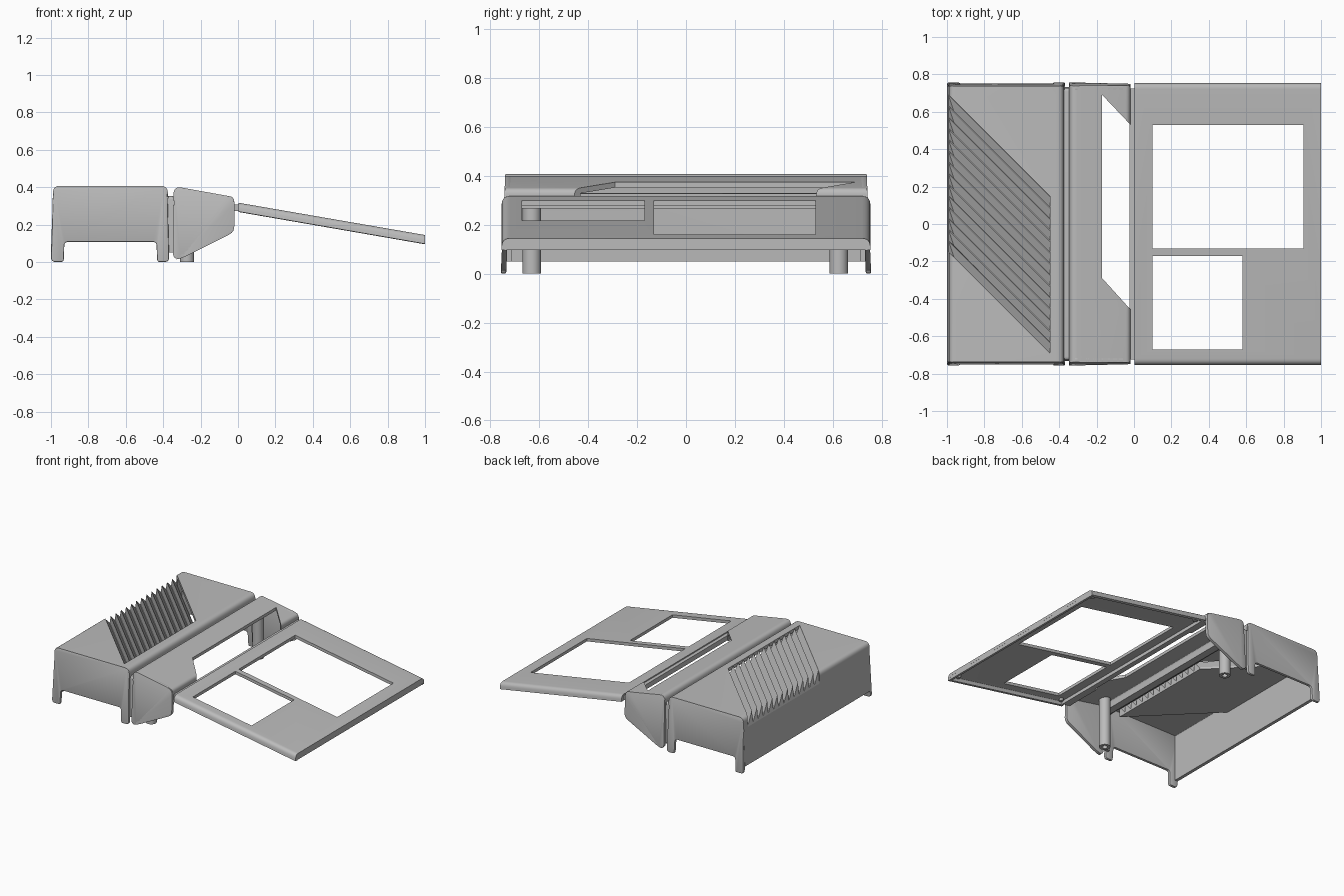
import bpy, math
from mathutils import Vector

cube = bpy.data.objects.get("Cube")
if cube:
    bpy.data.objects.remove(cube)

GREY = (0.5, 0.5, 0.5, 1)
mat = bpy.data.materials.new("plain grey")
mat.use_nodes = True
mat.diffuse_color = GREY
mat.node_tree.nodes["Principled BSDF"].inputs["Base Color"].default_value = GREY


def skin(name, sections, loop=False):
    """Join matching closed sections into a solid, capped unless looped."""
    n, m = len(sections[0]), len(sections)
    verts = [p for s in sections for p in s]
    faces = []
    for i in range(m if loop else m - 1):
        a, b = i * n, (i + 1) % m * n
        faces += [(a + k, a + (k + 1) % n, b + (k + 1) % n, b + k) for k in range(n)]
    if not loop:
        faces += [tuple(range(n))[::-1], tuple(range((m - 1) * n, m * n))]
    mesh = bpy.data.meshes.new(name)
    mesh.from_pydata(verts, [], faces)
    obj = bpy.data.objects.new(name, mesh)
    bpy.context.collection.objects.link(obj)
    mesh.materials.append(mat)
    bpy.ops.object.select_all(action='DESELECT')
    bpy.context.view_layer.objects.active = obj
    obj.select_set(True)
    bpy.ops.object.mode_set(mode='EDIT')
    bpy.ops.mesh.select_all(action='SELECT')
    bpy.ops.mesh.normals_make_consistent(inside=False)
    bpy.ops.object.mode_set(mode='OBJECT')
    return obj


def box(name, x, y, z, z_of=lambda x: 0):
    return skin(name, [[(a, y[0], z[0] + z_of(a)), (a, y[1], z[0] + z_of(a)),
                        (a, y[1], z[1] + z_of(a)), (a, y[0], z[1] + z_of(a))] for a in x])


def fillet(pts, closed=True):
    """Round the corners of (u, v, radius) points."""
    out, n = [], len(pts)
    for i, (u, v, r) in enumerate(pts):
        p = Vector((u, v))
        if not r or (not closed and i in (0, n - 1)):
            out.append(p)
            continue
        a = p + (Vector(pts[i - 1][:2]) - p).normalized() * r
        b = p + (Vector(pts[(i + 1) % n][:2]) - p).normalized() * r
        for k in range(7):
            t = k / 6
            out.append(a * (1 - t) ** 2 + p * 2 * t * (1 - t) + b * t * t)
    return out


def ribbon(path, thick):
    """Thicken an open path to its right-hand side."""
    pts, inner = fillet(path, False), []
    for i, p in enumerate(pts):
        d0 = (p - pts[i - 1]).normalized() if i else None
        d1 = (pts[i + 1] - p).normalized() if i < len(pts) - 1 else d0
        d0 = d0 or d1
        nrm = (Vector((d0.y, -d0.x)) + Vector((d1.y, -d1.x))).normalized()
        inner.append(p + nrm * thick / max(nrm.dot(Vector((d1.y, -d1.x))), 0.3))
    return pts + inner[::-1]


def cut(obj, cutter):
    mod = obj.modifiers.new("opening", 'BOOLEAN')
    mod.object, mod.solver = cutter, 'EXACT'
    bpy.context.view_layer.objects.active = obj
    bpy.ops.object.modifier_apply(modifier=mod.name)
    bpy.data.objects.remove(cutter)


def smooth(obj):
    bpy.ops.object.select_all(action='DESELECT')
    bpy.context.view_layer.objects.active = obj
    obj.select_set(True)
    bpy.ops.object.shade_smooth_by_angle(angle=math.radians(30))


def end_wall(name, outline, s):
    """Drafted end plate with softened rim, s picks the side."""
    pts = fillet(outline)
    face = lambda inset: [(p.x, s * (0.757 - 0.045 * p.y - inset), p.y) for p in pts]
    obj = skin(name, [face(0.022), face(0)])
    bev = obj.modifiers.new("soft rim", 'BEVEL')
    bev.width, bev.segments, bev.limit_method, bev.angle_limit = 0.006, 2, 'ANGLE', 1.0
    bpy.context.view_layer.objects.active = obj
    bpy.ops.object.modifier_apply(modifier=bev.name)
    smooth(obj)


def extrude_y(name, section, half):
    return skin(name, [[(p.x, y, p.y) for p in section] for y in (-half, half)])


# Rear cover: folded sheet
rear = extrude_y("rear_cover", ribbon([(-1, 0.05, 0), (-0.988, 0.407, 0.035),
                 (-0.378, 0.407, 0.035), (-0.372, 0.34, 0)], 0.025), 0.738)

# Slanted grille: sawtooth block sheared across the cover
LOW, HIGH, TEETH, FLOOR, EDGE = -1.14, -0.30, 14, 0.325, -0.45
cut(rear, skin("grille_opening", [[(x, LOW - x, z), (x, HIGH - x, z), (x, HIGH - x, z + 0.2),
                                   (x, LOW - x, z + 0.2)] for x in (-1.1, EDGE) for z in (FLOOR,)]))
smooth(rear)
step = (HIGH - LOW) / TEETH
saw = [(LOW, FLOOR)]
for i in range(TEETH):
    saw += [(LOW + i * step, 0.405), (LOW + (i + 0.93) * step, 0.34), (LOW + (i + 1) * step, 0.34)]
saw.append((HIGH, FLOOR))
wall_x = lambda z: -0.991 + max(0, z - 0.37) * 0.8
skin("grille", [[(wall_x(z), u - wall_x(z), z) for u, z in saw],
                [(EDGE, u - EDGE, z) for u, z in saw]])

# Middle hood: folded sheet with a skewed opening
hood = extrude_y("middle_hood", ribbon([(-0.348, 0.33, 0), (-0.342, 0.405, 0.04),
                 (-0.02, 0.347, 0.025), (-0.02, 0.275, 0)], 0.022), 0.738)
cut(hood, skin("hood_opening", [[(-0.17, -0.29, z), (-0.17, 0.69, z), (0.02, 0.49, z),
                                 (0.02, -0.5, z)] for z in (0.2, 0.5)]))
smooth(hood)

# End plates on both sides
rear_outline = [(-1, 0, 0.025), (-0.988, 0.407, 0.035), (-0.378, 0.407, 0.035), (-0.368, 0, 0.025),
                (-0.432, 0, 0.015), (-0.436, 0.107, 0.02), (-0.928, 0.107, 0.02), (-0.932, 0, 0.015)]
hood_outline = [(-0.348, 0.01, 0.04), (-0.342, 0.405, 0.04), (-0.02, 0.347, 0.04),
                (-0.02, 0.16, 0.03), (-0.3, 0.02, 0.03)]
for side, s in (("right", -1), ("left", 1)):
    end_wall(f"rear_end_{side}", rear_outline, s)
    end_wall(f"hood_end_{side}", hood_outline, s)

# Recessed bridge joining the cover and the hood
bridge = ribbon([(-0.732, 0.05, 0), (-0.728, 0.352, 0.02), (0.728, 0.352, 0.02), (0.732, 0.05, 0)], 0.02)
smooth(skin("bridge", [[(x, p.x, p.y) for p in bridge] for x in (-0.385, -0.335)]))

# Hinge strip
box("hinge_strip", (-0.024, 0.004), (-0.725, 0.725), (0.272, 0.308))

# Hollow posts
for n, y in enumerate((-0.63, 0.625)):
    rings = []
    for k in range(32):
        c, d = math.cos(k * math.tau / 32), math.sin(k * math.tau / 32)
        rings.append([(-0.272 + r * c, y + r * d, z) for r, z in
                      ((0.018, 0), (0.038, 0), (0.038, 0.378), (0.018, 0.378))])
    smooth(skin(f"post_{n}", rings, loop=True))

# Sloping panel: shallow tray, open below, with two windows
slope = lambda x: -0.173 * x
tray = ribbon([(-0.755, 0.27, 0), (-0.75, 0.317, 0.03), (0.75, 0.317, 0.03), (0.755, 0.27, 0)], 0.022)
panel = skin("panel", [[(x, p.x, p.y + slope(x)) for p in tray] for x in (0.002, 1)])
for x, y in (((0.098, 0.905), (-0.13, 0.53)), ((0.098, 0.58), (-0.67, -0.17))):
    cut(panel, box("window", x, y, (-0.2, 0.6)))
smooth(panel)
for name, x in (("inner", (0.002, 0.02)), ("outer", (0.98, 0.9995))):
    box(f"panel_rim_{name}", x, (-0.745, 0.745), (0.27, 0.305), slope)

# Small fixing bosses under the panel corners
for i, x in enumerate((0.05, 0.95)):
    for j, y in enumerate((-0.7, 0.7)):
        ring = [(x + 0.015 * math.cos(k * math.tau / 12), y + 0.015 * math.sin(k * math.tau / 12))
                for k in range(12)]
        smooth(skin(f"panel_boss_{i}{j}", [[(a, b, z + slope(a)) for a, b in ring] for z in (0.278, 0.3)]))
